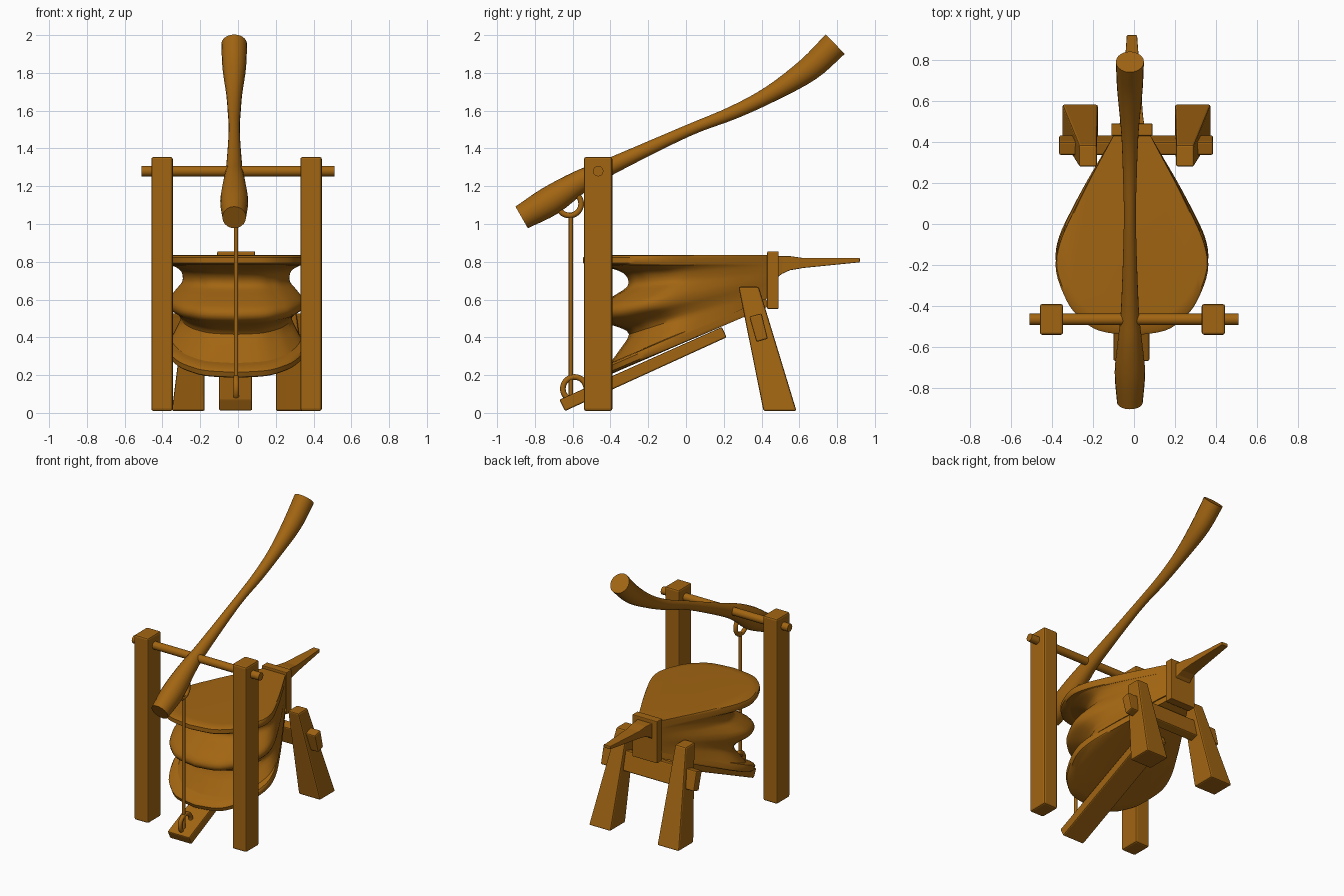
import bpy, bmesh
from math import sin, cos, pi, atan
from mathutils import Vector

if "Cube" in bpy.data.objects:
    bpy.data.objects.remove(bpy.data.objects["Cube"])

CX = -0.01
wood = bpy.data.materials.new("wood")
wood.diffuse_color = (0.36, 0.13, 0.006, 1)
wood.use_nodes = True
wood.node_tree.nodes["Principled BSDF"].inputs["Base Color"].default_value = wood.diffuse_color


def finish(name, bm, bevel=0.0, smooth=False):
    bmesh.ops.recalc_face_normals(bm, faces=bm.faces)
    me = bpy.data.meshes.new(name)
    bm.to_mesh(me)
    bm.free()
    ob = bpy.data.objects.new(name, me)
    bpy.context.collection.objects.link(ob)
    me.materials.append(wood)
    if bevel:
        m = ob.modifiers.new("bevel", 'BEVEL')
        m.width, m.segments = bevel, 2
    if smooth:
        bpy.ops.object.select_all(action='DESELECT')
        ob.select_set(True)
        bpy.context.view_layer.objects.active = ob
        bpy.ops.object.shade_smooth_by_angle(angle=0.7)
    return ob


def loft(name, rings, bevel=0.0, smooth=False):
    """Skin a list of equal-length closed rings and cap both ends."""
    bm = bmesh.new()
    vs = [[bm.verts.new(p) for p in r] for r in rings]
    n = len(vs[0])
    for a, b in zip(vs, vs[1:]):
        for i in range(n):
            j = (i + 1) % n
            bm.faces.new((a[i], a[j], b[j], b[i]))
    bm.faces.new(vs[0])
    bm.faces.new(vs[-1])
    return finish(name, bm, bevel, smooth)


def rect(x0, x1, y0, y1, z):
    return [(x0, y0, z), (x1, y0, z), (x1, y1, z), (x0, y1, z)]


def extrude_x(name, x0, x1, profile, bevel=0.008):
    """Extrude a (y, z) side profile across x."""
    return loft(name, [[(x, y, z) for y, z in profile] for x in (x0, x1)], bevel)


def rod(name, a, b, r, n=16):
    a, b = Vector(a), Vector(b)
    q = (b - a).to_track_quat('Z', 'Y')
    ring = [q @ Vector((r * cos(2*pi*i/n), r * sin(2*pi*i/n), 0)) for i in range(n)]
    return loft(name, [[p + v for v in ring] for p in (a, b)], smooth=True)


def catmull(pts, steps):
    pts = [Vector(p) for p in pts]
    ext = [2*pts[0] - pts[1]] + pts + [2*pts[-1] - pts[-2]]
    out = []
    for a, b, c, d in zip(ext, ext[1:], ext[2:], ext[3:]):
        for k in range(steps):
            t = k / steps
            out.append(0.5*(2*b + (c-a)*t + (2*a-5*b+4*c-d)*t*t + (3*b-a-3*c+d)*t**3))
    return out + [pts[-1]]


# Posts and the pivot bar
for side, x in (("left", -0.402), ("right", 0.387)):
    loft(side + "_post", [rect(x-.057, x+.057, -.54, -.39, z) for z in (0.01, 1.355)], 0.012)
rod("pivot_bar", (-.51, -.465, 1.28), (.51, -.465, 1.28), .028)

# Lever: curved, waisted handle
path = catmull([(-.87, 1.035, .066), (-.72, 1.122, .078), (-.56, 1.225, .061), (-.4, 1.305, .045),
                (0, 1.49, .031), (.25, 1.59, .036), (.45, 1.69, .045), (.65, 1.82, .065),
                (.79, 1.952, .072)], 4)
rings = []
for i, p in enumerate(path):
    d = path[min(i+1, len(path)-1)] - path[max(i-1, 0)]
    nrm = Vector((0, -d.y, d.x)).normalized()
    c = Vector((-.02, p.x, p.y))
    rings.append([c + Vector((p.z*.95*cos(2*pi*k/20), 0, 0)) + nrm * p.z * sin(2*pi*k/20)
                  for k in range(20)])
loft("lever", rings, smooth=True)

# Pear outline as (half width, distance from the nozzle end)
half = catmull([(0, .985), (.16, .96), (.25, .90), (.315, .82), (.37, .67), (.355, .54),
                (.29, .39), (.215, .24), (.15, .12), (.085, 0)], 4)
half = [(p.x, p.y) for p in half]
pear = half + [(-x, d) for x, d in reversed(half[1:])]
TILT = atan(.43)


def pear_ring(angle, tail_z, s, lift=0.0):
    out = []
    for x, d in pear:
        f = 1 - (1 - s) * min(1, d / .5)
        x, d = x * f, d * f
        out.append((CX + x, .44 - d*cos(angle) - lift*sin(angle),
                    tail_z - d*sin(angle) + lift*cos(angle)))
    return out


# Top and bottom boards with an eased rim
for name, ang, z in (("top_board", 0, .78), ("bottom_board", TILT, .565)):
    loft(name, [pear_ring(ang, z, s, h) for s, h in
                ((.93, 0), (.985, .004), (1, .014), (1, .042), (.985, .052), (.93, .056))],
         smooth=True)

# Leather folds between the boards
folds = catmull([(0, .95, 0), (.1, .87, 0), (.24, .79, 0), (.36, .85, 0), (.46, .95, 0),
                 (.56, .955, 0), (.66, .86, 0), (.76, .765, 0), (.88, .77, 0), (.95, .83, 0),
                 (1, .94, 0)], 3)
loft("leather_bellows", [pear_ring(TILT*(1-p.x), .61 + .175*p.x, p.y) for p in folds],
     smooth=True)

# Head block and tapering nozzle
loft("head_block", [rect(-.11, .09, .43, .49, z) for z in (.55, .855)], 0.005)
loft("nozzle", [[(CX-w, y, z0), (CX+w, y, z0), (CX+w, y, .83 - .01*(y > .6)), (CX-w, y, .83 - .01*(y > .6))]
                for y, w, z0 in ((.48, .062, .715), (.51, .056, .737), (.55, .052, .755),
                                 (.62, .047, .767), (.92, .025, .797))], 0.004)

# Slanted beam under the bottom board
extrude_x("lower_beam", -.1, .075, [(-.64, .01), (.215, .40), (.19, .455), (-.67, .07)])

# Rear legs and the crossbeam running through them
for side, s in (("left", -1), ("right", 1)):
    def xs(a, b):
        return sorted((.012 + s*a, .012 + s*b))
    loft(side + "_rear_leg", [rect(*xs(.188, .362), .41, .585, .01),
                              rect(*xs(.193, .28), .278, .385, .668)], 0.01)
extrude_x("rear_crossbeam", -.365, .385, [(.335, .51), (.40, .527), (.433, .393), (.373, .375)])

# Pull rod and its two ring hooks
rod("pull_rod", (CX, -.61, .08), (CX, -.61, 1.06), .011)
for name, y, z in (("upper_hook", -.617, 1.107), ("lower_hook", -.59, .128)):
    bpy.ops.mesh.primitive_torus_add(location=(CX, y, z), rotation=(0, pi/2, 0), major_radius=.062,
                                     minor_radius=.015, major_segments=32, minor_segments=12)
    hook = bpy.context.object
    hook.name = name
    hook.data.materials.append(wood)
    bpy.ops.object.shade_smooth()
